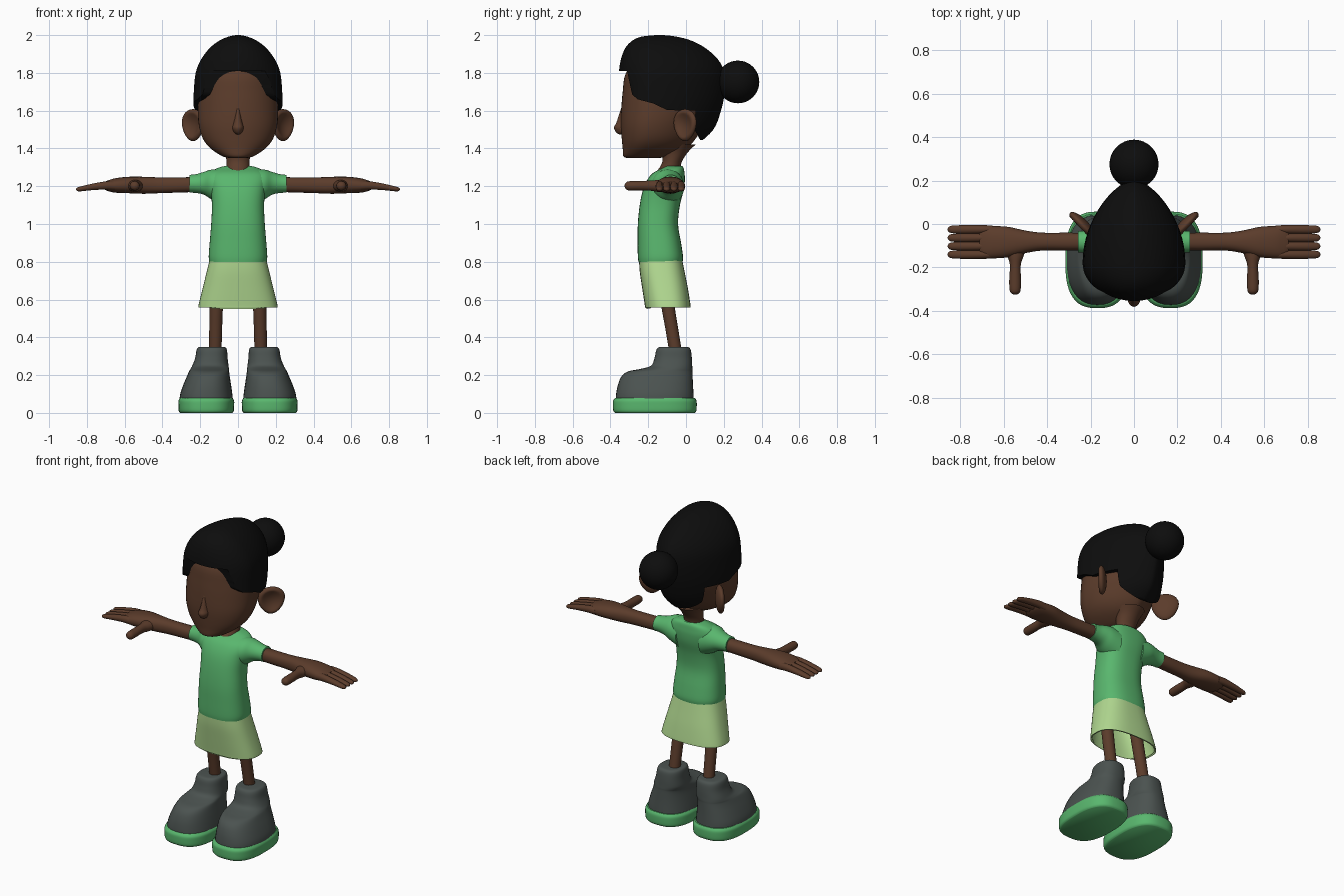
import bpy, bmesh, math
from mathutils import Vector

if "Cube" in bpy.data.objects:
    bpy.data.objects.remove(bpy.data.objects["Cube"], do_unlink=True)


def material(name, r, g, b):
    m = bpy.data.materials.new(name)
    m.use_nodes = True
    m.diffuse_color = (r, g, b, 1)
    bsdf = m.node_tree.nodes["Principled BSDF"]
    bsdf.inputs["Base Color"].default_value = (r, g, b, 1)
    bsdf.inputs["Roughness"].default_value = 0.8
    return m


SKIN = material("brown skin", 0.105, 0.045, 0.024)
HAIR = material("black hair", 0.004, 0.004, 0.004)
GREEN = material("green", 0.1, 0.47, 0.155)
LIME = material("pale green", 0.44, 0.69, 0.28)
GREY = material("dark grey", 0.07, 0.085, 0.08)


def shade(ob, angle=50):
    bpy.ops.object.select_all(action="DESELECT")
    ob.select_set(True)
    bpy.context.view_layer.objects.active = ob
    bpy.ops.object.shade_smooth_by_angle(angle=math.radians(angle))


def finish(name, bm, mat, mirror=False):
    bmesh.ops.recalc_face_normals(bm, faces=bm.faces)
    me = bpy.data.meshes.new(name)
    bm.to_mesh(me)
    bm.free()
    me.materials.append(mat)
    ob = bpy.data.objects.new(name, me)
    bpy.context.collection.objects.link(ob)
    shade(ob)
    if mirror:
        ob.modifiers.new("Mirror", "MIRROR").use_mirror_merge = False
    return ob


def smooth_sections(secs, steps):
    """Catmull-Rom interpolation between cross-sections."""
    out = []
    for i in range(len(secs) - 1):
        p0, p1, p2 = secs[max(i - 1, 0)], secs[i], secs[i + 1]
        p3 = secs[min(i + 2, len(secs) - 1)]
        for k in range(steps):
            t = k / steps
            out.append([b + 0.5 * t * (c - a + t * (2 * a - 5 * b + 4 * c - d
                        + t * (3 * (b - c) + d - a)))
                        for a, b, c, d in zip(p0, p1, p2, p3)])
    return out + [list(secs[-1])]


def loft(name, secs, mat, axis="z", power=2.0, egg=0.5, taper=0.0,
         mirror=False, open_start=False, n=32, steps=4):
    """Each section: position, centre, half width, low edge, high edge."""
    bm = bmesh.new()
    rings = []
    for pos, mid, r, lo, hi in smooth_sections(secs, steps):
        ring = []
        centre = lo + (hi - lo) * egg
        for k in range(n):
            t = 2 * math.pi * k / n
            c, s = (math.copysign(abs(f(t)) ** (2 / power), f(t)) for f in (math.cos, math.sin))
            a = mid + r * c * (abs(c) ** taper if s > 0 else 1)
            b = centre + s * ((hi - centre) if s > 0 else (centre - lo))
            ring.append(bm.verts.new({"z": (a, b, pos), "x": (pos, a, b),
                                      "y": (a, pos, b)}[axis]))
        rings.append(ring)
    for r0, r1 in zip(rings, rings[1:]):
        for k in range(n):
            j = (k + 1) % n
            bm.faces.new((r0[k], r0[j], r1[j], r1[k]))
    if not open_start:
        bm.faces.new(rings[0])
    bm.faces.new(rings[-1])
    return finish(name, bm, mat, mirror)


def ball(name, mat, place, mirror=False):
    """Unit sphere with every vertex moved by a rule."""
    bm = bmesh.new()
    bmesh.ops.create_uvsphere(bm, u_segments=32, v_segments=20, radius=1)
    for v in bm.verts:
        v.co = place(v.co.copy())
    return finish(name, bm, mat, mirror)


# Head and neck
loft("head", [(1.35, 0, .05, -.315, -.14), (1.36, 0, .085, -.332, -.08),
              (1.40, 0, .145, -.335, 0), (1.45, 0, .185, -.34, .05),
              (1.52, 0, .207, -.345, .09), (1.6, 0, .212, -.343, .13),
              (1.7, 0, .207, -.335, .15), (1.8, 0, .19, -.318, .14),
              (1.9, 0, .12, -.24, .06)],
     SKIN, egg=.36, taper=.3, n=48)
loft("neck", [(1.24, 0, .05, -.195, -.04), (1.285, 0, .06, -.15, -.03),
              (1.33, 0, .061, -.125, -.022), (1.38, 0, .068, -.13, .01),
              (1.42, 0, .085, -.14, .05)], SKIN)

# Nose with a soft bridge running up the face
loft("nose", [(1.475, 0, .008, -.355, -.3), (1.485, 0, .022, -.37, -.3),
              (1.51, 0, .03, -.381, -.3), (1.535, 0, .024, -.369, -.3),
              (1.58, 0, .015, -.354, -.3), (1.64, 0, .006, -.335, -.3)], SKIN, n=20)


# Ears, swept back and dished on the front
def ear_shape(p):
    across, out = Vector((.7, .72, 0)), Vector((.72, -.7, 0))
    depth = p.y
    if depth > 0:
        depth -= 1.1 * max(0, 1 - (p.x ** 2 + p.z ** 2) / .65)
    return (Vector((.238, -.005, 1.523)) + across * p.x * .078 * (1 + .2 * p.z)
            + out * depth * .028 + Vector((0, 0, p.z * .085)))


ball("ear", SKIN, ear_shape, mirror=True)

# Hair: an egg-shaped cap trimmed along the hairline
hair = loft("hair", [(1.42, 0, .2, -.33, .06), (1.5, 0, .225, -.345, .145),
                     (1.6, 0, .236, -.355, .185), (1.7, 0, .234, -.357, .205),
                     (1.8, 0, .224, -.355, .203), (1.87, 0, .196, -.345, .17),
                     (1.93, 0, .151, -.322, .105), (1.97, 0, .1, -.285, .03),
                     (1.992, 0, .05, -.235, -.05), (2.0, 0, .01, -.16, -.12)],
            HAIR, egg=.32, taper=.35, n=64)
hairline = [(-.5, 1.815), (-.312, 1.81), (-.297, 1.74), (-.285, 1.685), (-.255, 1.66),
            (-.17, 1.637), (-.1, 1.603), (.05, 1.6), (.045, 1.5), (.075, 1.445),
            (.5, 1.44), (.5, 2.1), (-.5, 2.1)]
bm = bmesh.new()
side = bm.faces.new([bm.verts.new((-.5, y, z)) for y, z in hairline])
new = bmesh.ops.extrude_face_region(bm, geom=[side])["geom"]
bmesh.ops.translate(bm, vec=(1, 0, 0), verts=[g for g in new if isinstance(g, bmesh.types.BMVert)])
cutter = finish("hairline_cutter", bm, HAIR)
cutter.hide_render = True
trim = hair.modifiers.new("Trim", "BOOLEAN")
trim.operation, trim.solver, trim.object = "INTERSECT", "EXACT", cutter
bpy.context.view_layer.update()
trimmed = bpy.data.meshes.new_from_object(hair.evaluated_get(bpy.context.evaluated_depsgraph_get()))
hair.modifiers.clear()
hair.data = trimmed
bpy.data.objects.remove(cutter, do_unlink=True)
shade(hair)

ball("hair_bun", HAIR, lambda p: p * .113 + Vector((0, .275, 1.752)))

# Shirt and sleeves
loft("shirt", [(.8, 0, .152, -.252, -.018), (.83, 0, .155, -.255, -.016),
               (.9, 0, .15, -.256, -.026), (1.0, 0, .142, -.255, -.042),
               (1.1, 0, .138, -.245, -.032), (1.18, 0, .146, -.228, -.012),
               (1.235, 0, .158, -.204, -.006), (1.27, 0, .148, -.175, -.008),
               (1.295, 0, .112, -.128, -.012), (1.308, 0, .066, -.108, -.02)],
     GREEN, power=2.5, n=48)
loft("sleeve", [(.08, -.1, .09, 1.1, 1.29), (.14, -.095, .082, 1.13, 1.288),
                (.18, -.085, .064, 1.155, 1.276), (.22, -.082, .052, 1.164, 1.264),
                (.257, -.081, .049, 1.166, 1.26)], GREEN, axis="x", mirror=True)

# Arms, fingers and thumbs
loft("arm", [(.2, -.081, .039, 1.17, 1.25), (.3, -.081, .041, 1.167, 1.247),
             (.42, -.081, .041, 1.163, 1.247), (.5, -.082, .052, 1.16, 1.25),
             (.58, -.083, .07, 1.163, 1.25), (.65, -.084, .074, 1.166, 1.242),
             (.69, -.084, .07, 1.175, 1.23), (.71, -.084, .05, 1.185, 1.222)],
     SKIN, axis="x", power=2.3, mirror=True)
for i, finger in enumerate(("little", "ring", "middle", "index")):
    y = -.025 - .0385 * i
    loft(finger + "_finger", [(.65, y, .018, 1.18, 1.225), (.7, y, .02, 1.182, 1.226),
                              (.77, y, .02, 1.179, 1.214), (.83, y, .018, 1.173, 1.2),
                              (.85, y, .013, 1.174, 1.193), (.857, y, .004, 1.18, 1.187)],
         SKIN, axis="x", mirror=True, n=14)
loft("thumb", [(-.09, .545, .055, 1.17, 1.235), (-.15, .545, .036, 1.17, 1.233),
               (-.19, .546, .025, 1.176, 1.23), (-.26, .547, .027, 1.177, 1.228),
               (-.305, .547, .025, 1.178, 1.226), (-.32, .547, .016, 1.187, 1.217),
               (-.325, .547, .004, 1.198, 1.206)],
     SKIN, axis="y", mirror=True, n=18)

# Skirt, open at the hem
skirt = loft("skirt", [(.558, 0, .209, -.217, .024), (.57, 0, .209, -.218, .024),
                       (.66, 0, .187, -.232, .01), (.75, 0, .165, -.245, -.008),
                       (.82, 0, .148, -.249, -.022)],
             LIME, power=2.6, open_start=True, n=48)
skirt.modifiers.new("Thickness", "SOLIDIFY").thickness = .01

# Legs
loft("leg", [(.3, .121, .033, -.085, -.018), (.45, .118, .034, -.11, -.042),
             (.56, .115, .035, -.13, -.06), (.81, .108, .036, -.17, -.1)], SKIN, mirror=True, n=24)

# Boots and soles
loft("boot", [(.06, .168, .142, -.373, .042), (.1, .168, .138, -.37, .04),
              (.15, .163, .126, -.36, .037), (.195, .157, .113, -.34, .035),
              (.22, .153, .106, -.305, .034), (.232, .15, .102, -.245, .034),
              (.25, .146, .096, -.185, .033), (.29, .141, .086, -.167, .031),
              (.33, .139, .081, -.158, .026), (.346, .138, .073, -.147, .016),
              (.35, .138, .058, -.13, 0)], GREY, power=2.4, mirror=True, n=40)
loft("sole", [(0, .168, .138, -.376, .046), (.012, .168, .146, -.385, .055),
              (.045, .168, .148, -.387, .057), (.066, .168, .147, -.385, .055),
              (.08, .168, .138, -.374, .046)], GREEN, power=2.7, mirror=True, n=48)
